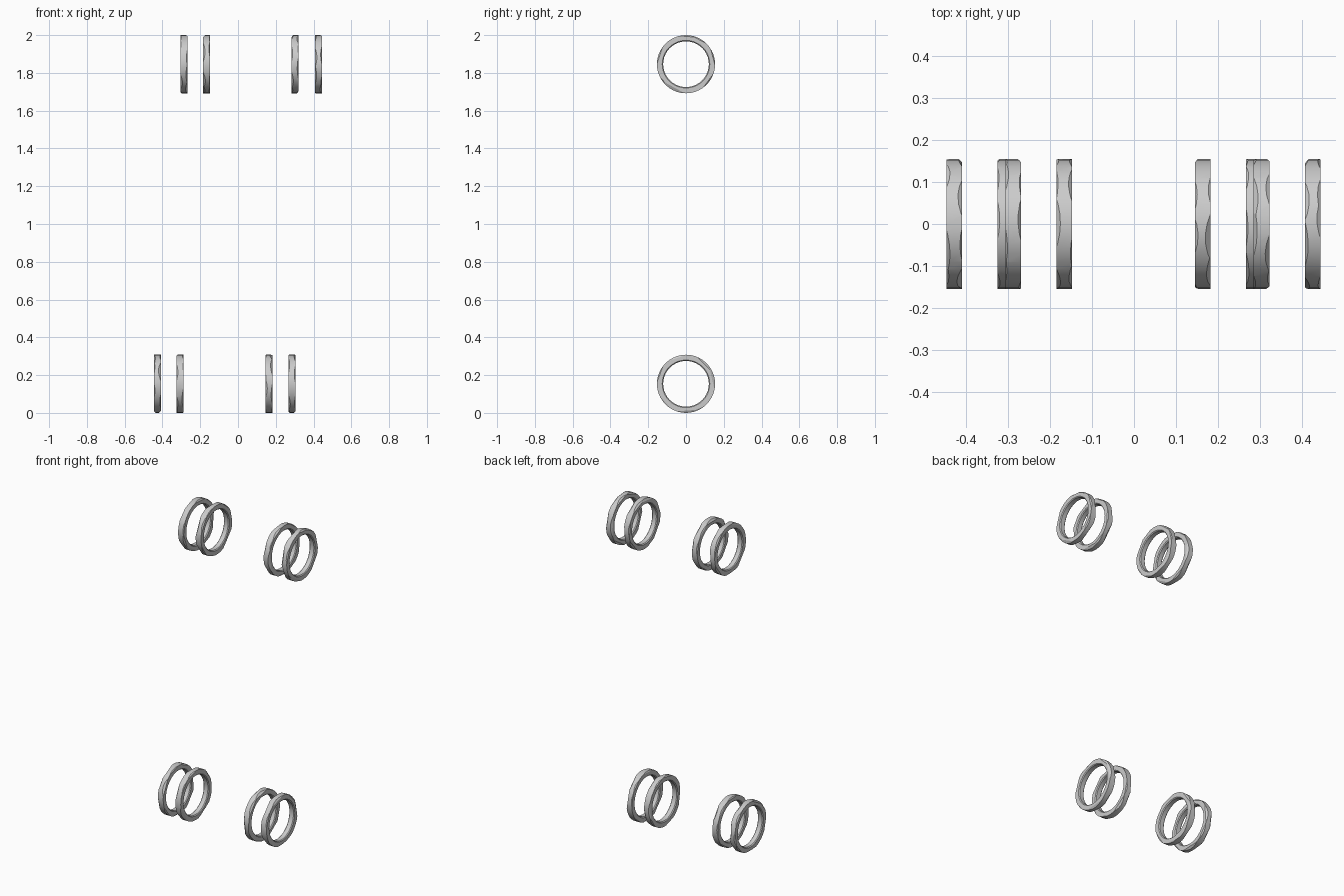
import bpy
import bmesh
import random
from math import sin, cos, pi, radians
from mathutils import Vector

cube = bpy.data.objects.get("Cube")
if cube:
    bpy.data.objects.remove(cube, do_unlink=True)

OUTER, INNER, HALF_WIDTH = 0.154, 0.121, 0.0185
SEGMENTS = 40
rng = random.Random(4)


def band(bm):
    """Square-section ring around the x axis, with softened inner rims."""
    soft = 0.005
    profile = [
        (HALF_WIDTH, OUTER), (HALF_WIDTH, INNER + soft), (HALF_WIDTH - soft, INNER),
        (soft - HALF_WIDTH, INNER), (-HALF_WIDTH, INNER + soft), (-HALF_WIDTH, OUTER),
    ]
    rows = []
    for i in range(SEGMENTS):
        a = 2 * pi * i / SEGMENTS
        rows.append([bm.verts.new((x, r * cos(a), r * sin(a))) for x, r in profile])
    for i, row in enumerate(rows):
        following = rows[(i + 1) % SEGMENTS]
        for j in range(len(profile)):
            k = (j + 1) % len(profile)
            bm.faces.new((row[j], row[k], following[k], following[j]))
    bmesh.ops.recalc_face_normals(bm, faces=bm.faces)


def chip(bm, angle, side):
    """Slice a flat facet off the outer rim and cap it."""
    tilt = radians(rng.uniform(35, 60))
    radial = Vector((0, cos(angle), sin(angle)))
    normal = radial * cos(tilt) + Vector((side * sin(tilt), 0, 0))
    corner = radial * OUTER + Vector((side * HALF_WIDTH, 0, 0))
    point = corner - normal * rng.uniform(0.003, 0.008)
    bmesh.ops.bisect_plane(bm, geom=bm.verts[:] + bm.edges[:] + bm.faces[:],
                           plane_co=point, plane_no=normal, clear_outer=True)
    rim = [e for e in bm.edges if e.is_boundary]
    if rim:
        bmesh.ops.holes_fill(bm, edges=rim, sides=0)


def worn_ring(name, x, z):
    bm = bmesh.new()
    band(bm)
    for side in (-1, 1):
        for i in range(7):
            chip(bm, 2 * pi * (i + rng.uniform(-0.35, 0.35)) / 7, side)
    bmesh.ops.recalc_face_normals(bm, faces=bm.faces)
    mesh = bpy.data.meshes.new(name)
    bm.to_mesh(mesh)
    bm.free()
    obj = bpy.data.objects.new(name, mesh)
    bpy.context.collection.objects.link(obj)
    obj.location = (x, 0, z)
    bpy.ops.object.select_all(action="DESELECT")
    obj.select_set(True)
    bpy.context.view_layer.objects.active = obj
    bpy.ops.object.shade_smooth_by_angle(angle=radians(20))


# Two pairs of rings at each level, the upper level shifted sideways
levels = {
    "lower": (OUTER, (-0.427, -0.306, 0.163, 0.285)),
    "upper": (2 - OUTER, (-0.287, -0.166, 0.303, 0.425)),
}
places = ("right_outer", "right_inner", "left_inner", "left_outer")
for level, (z, centres) in levels.items():
    for place, x in zip(places, centres):
        worn_ring(f"{level}_{place}_ring", x, z)
